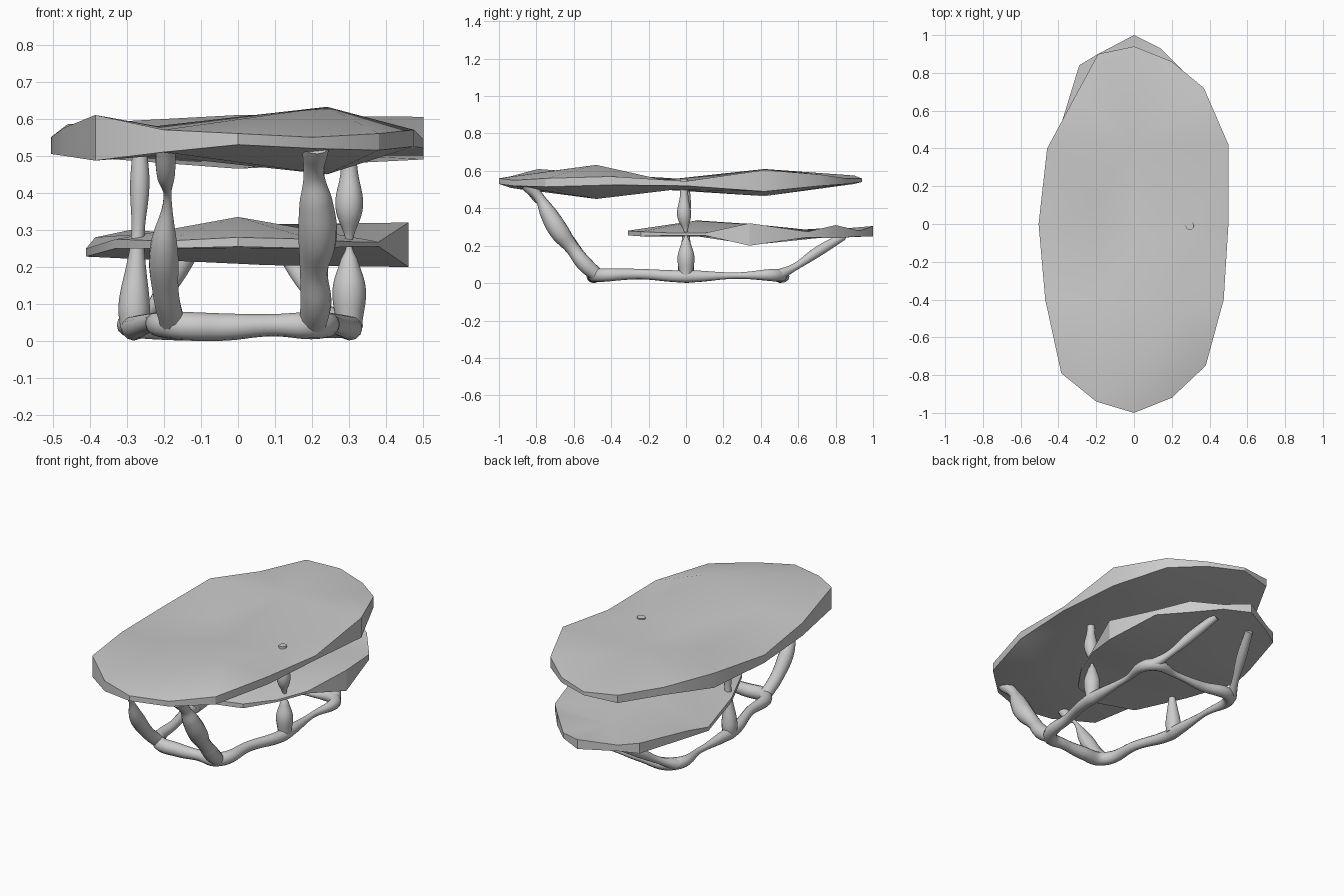
import bpy, bmesh
from mathutils import Vector
from mathutils.geometry import delaunay_2d_cdt


def slab(name, rim, inner):
    """Rough-hewn slab from (x, y, top z, bottom z) rim and inner points."""
    pts = rim + inner
    n = len(rim)
    loop = [(i, (i + 1) % n) for i in range(n)]
    res = delaunay_2d_cdt([Vector(p[:2]) for p in pts], loop, [], 1, 1e-5)
    tris, orig = res[2], res[3]
    bm = bmesh.new()
    top = [bm.verts.new((p[0], p[1], p[2])) for p in pts]
    bot = [bm.verts.new((p[0], p[1], p[3])) for p in pts]
    for t in tris:
        ids = [orig[i][0] for i in t]
        bm.faces.new([top[i] for i in ids])
        bm.faces.new([bot[i] for i in reversed(ids)])
    for a, b in loop:
        bm.faces.new([top[a], bot[a], bot[b], top[b]])
    bmesh.ops.recalc_face_normals(bm, faces=bm.faces)
    me = bpy.data.meshes.new(name)
    bm.to_mesh(me)
    bm.free()
    ob = bpy.data.objects.new(name, me)
    bpy.context.collection.objects.link(ob)
    bpy.context.view_layer.objects.active = ob
    ob.select_set(True)
    bpy.ops.object.shade_smooth_by_angle(angle=0.5)
    ob.select_set(False)


def branch(name, pts, cyclic=False):
    """Knotty tube through (x, y, z, radius) points."""
    cu = bpy.data.curves.new(name, 'CURVE')
    cu.dimensions = '3D'
    cu.bevel_depth = 1.0
    cu.bevel_resolution = 4
    cu.resolution_u = 8
    cu.use_fill_caps = True
    sp = cu.splines.new('BEZIER')
    sp.bezier_points.add(len(pts) - 1)
    sp.use_cyclic_u = cyclic
    for bp, (x, y, z, r) in zip(sp.bezier_points, pts):
        bp.co = (x, y, z)
        bp.radius = r
        bp.handle_left_type = bp.handle_right_type = 'AUTO'
    sp.radius_interpolation = 'CARDINAL'
    bpy.context.collection.objects.link(bpy.data.objects.new(name, cu))


# Upper table top
slab("table_top", [
    (0, -1, .56, .53), (.2, -.92, .55, .52), (.38, -.75, .56, .515),
    (.475, -.4, .57, .525), (.5, 0, .545, .52), (.5, .42, .605, .49),
    (.37, .72, .58, .52), (.2, .86, .56, .53), (0, .94, .56, .54),
    (-.19, .9, .575, .53), (-.32, .66, .565, .52), (-.46, .4, .585, .5),
    (-.505, 0, .55, .505), (-.47, -.4, .575, .5), (-.385, -.79, .61, .487),
    (-.2, -.94, .57, .51)],
    [(.24, -.48, .632, .45), (0, -.13, .55, .5), (.3, -.06, .538, .5),
     (0, .42, .61, .465), (-.22, -.4, .58, .5), (-.2, .1, .55, .5)])

# Lower shelf
slab("lower_shelf", [
    (0, -.31, .28, .255), (.2, -.24, .275, .25), (.31, -.08, .268, .255),
    (.38, .1, .268, .255), (.46, .34, .32, .2), (.39, .65, .275, .245),
    (.27, .8, .31, .24), (.14, .93, .28, .25), (0, 1, .305, .25),
    (-.19, .9, .285, .25), (-.29, .84, .3, .24), (-.385, .53, .28, .24),
    (-.41, .38, .25, .228), (-.33, .05, .275, .25), (-.2, -.23, .27, .25)],
    [(0, .06, .335, .25), (.08, .36, .315, .205), (0, .7, .28, .24)])

# Branch ring on the floor
branch("base_ring", [
    (-.175, -.475, .042, .037), (-.04, -.49, .038, .037), (.09, -.49, .043, .03),
    (.2, -.475, .042, .037), (.25, -.25, .048, .028), (.3, -.04, .036, .032),
    (.3, .04, .036, .032), (.29, .27, .04, .017), (.28, .49, .042, .034),
    (.12, .5, .033, .018), (-.05, .5, .028, .026), (-.27, .49, .042, .034),
    (-.28, .27, .04, .017), (-.28, .04, .036, .032), (-.28, -.04, .036, .032),
    (-.23, -.25, .05, .026)], True)

# Slanted front legs
branch("front_left_leg", [
    (-.175, -.47, .04, .034), (-.195, -.56, .13, .036), (-.2, -.65, .25, .038),
    (-.19, -.725, .385, .011), (-.195, -.79, .45, .025), (-.195, -.85, .53, .027)])
branch("front_right_leg", [
    (.2, -.47, .04, .036), (.21, -.54, .1, .042), (.205, -.61, .19, .038),
    (.215, -.68, .28, .052), (.21, -.74, .38, .044), (.205, -.78, .45, .028),
    (.21, -.85, .53, .038)])

# Upright side legs
branch("left_side_leg", [
    (-.28, 0, .035, .038), (-.28, 0, .1, .042), (-.275, 0, .2, .027),
    (-.27, 0, .29, .018), (-.265, 0, .42, .026), (-.265, 0, .53, .019)])
branch("right_side_leg", [
    (.3, 0, .035, .034), (.3, 0, .14, .045), (.3, 0, .22, .023),
    (.3, 0, .265, .009), (.3, -.01, .36, .037), (.3, -.01, .46, .023),
    (.295, -.01, .555, .022)])

# Slanted rear legs carrying the shelf
for side, s in (("left", -1), ("right", 1)):
    branch(f"rear_{side}_leg", [
        (.28 * s, .49, .04, .032), (.235 * s, .58, .085, .02),
        (.18 * s, .7, .165, .028), (.12 * s, .84, .25, .022)])
